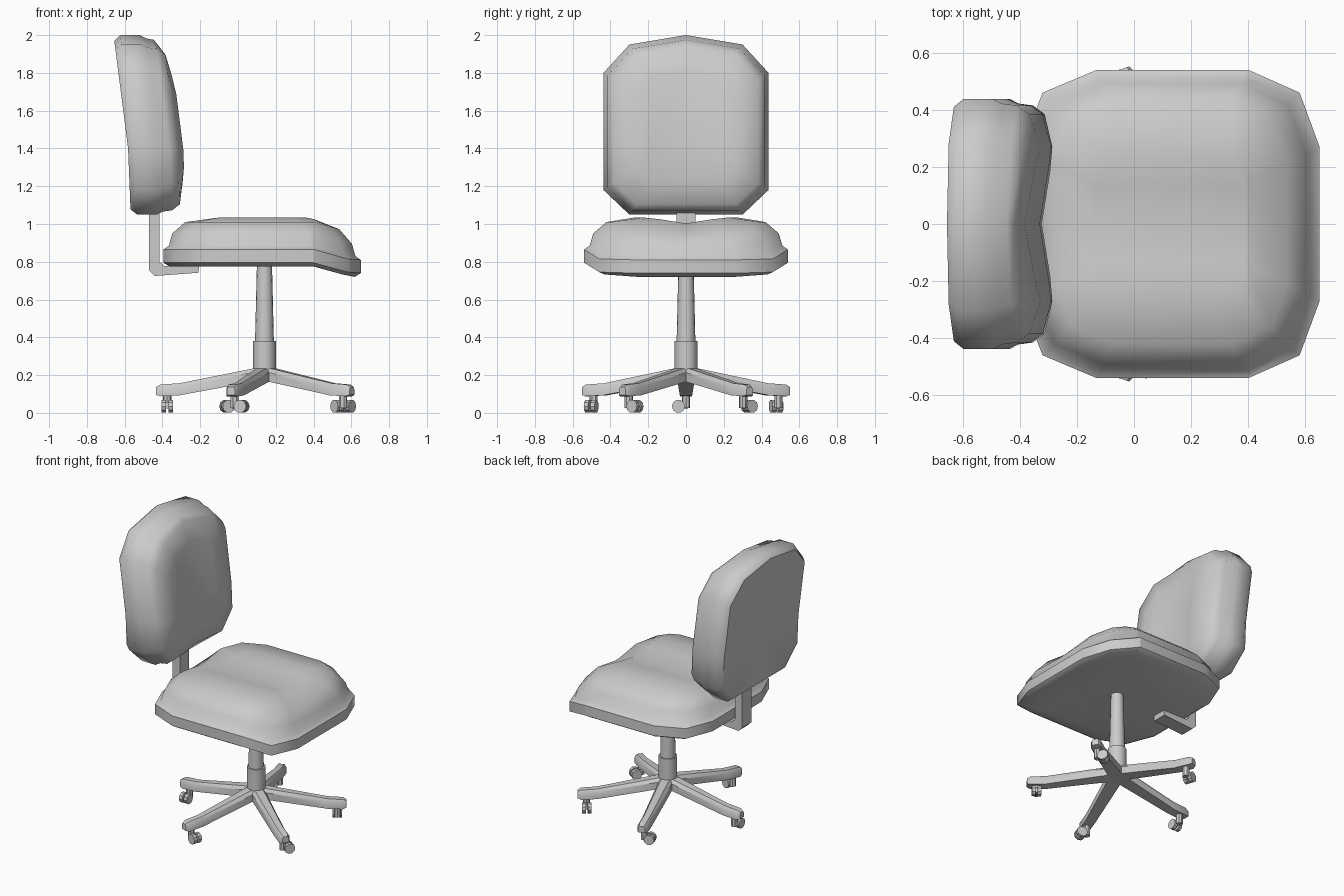
import bpy, bmesh
from math import radians, cos, sin
from mathutils import Matrix, Vector

if "Cube" in bpy.data.objects:
    bpy.data.objects.remove(bpy.data.objects["Cube"])


def finish(name, bm, angle=40):
    bmesh.ops.recalc_face_normals(bm, faces=bm.faces[:])
    me = bpy.data.meshes.new(name)
    bm.to_mesh(me)
    bm.free()
    ob = bpy.data.objects.new(name, me)
    bpy.context.collection.objects.link(ob)
    bpy.ops.object.select_all(action='DESELECT')
    ob.select_set(True)
    bpy.context.view_layer.objects.active = ob
    bpy.ops.object.shade_smooth_by_angle(angle=radians(angle))
    return ob


def bridge(bm, rings):
    for a, b in zip(rings, rings[1:]):
        n = len(a)
        for i in range(n):
            j = (i + 1) % n
            bm.faces.new((a[i], a[j], b[j], b[i]))


def cushion(name, half, centre, rings, to_xyz, deform, cut):
    """Stack scaled outlines, cap both ends with strips, then bend the result."""
    mirror = [(u, -v) for u, v in half[1:-1]][::-1]
    outline = half + mirror
    n, m = len(outline), len(half) - 1
    bm = bmesh.new()
    loops = [[bm.verts.new(to_xyz(centre + (u - centre) * s, v * s, h)) for u, v in outline]
             for s, h in rings]
    bridge(bm, loops)
    for r in (loops[0], loops[-1]):
        for i in range((m + 1) // 2):
            for k in (1, -1):
                ids = [k * i, k * (i + 1), k * (m - i - 1), k * (m - i)]
                vs = list(dict.fromkeys(r[q % n] for q in ids))
                if len(vs) > 2:
                    bm.faces.new(vs)
            if i + 1 >= m - i - 1:
                break
    # the caps' outermost strips may close on an existing edge
    geom = bm.verts[:] + bm.edges[:] + bm.faces[:]
    bmesh.ops.bisect_plane(bm, geom=geom, plane_co=cut[0], plane_no=cut[1])
    for v in bm.verts:
        v.co = deform(v.co.copy())
    return finish(name, bm, 50)


# Seat: drooping front lip and a shallow centre groove
def bend_seat(p):
    groove = max(0, 1 - abs(p.y) / 0.2) * 0.032 * min(1, max(0, (p.z - 0.93) / 0.06))
    p.z -= groove + 0.055 * min(1, max(0, (p.x - 0.40) / 0.2))
    return p


cushion("seat",
        [(0.65, 0), (0.65, 0.27), (0.58, 0.46), (0.40, 0.54),
         (-0.13, 0.54), (-0.32, 0.46), (-0.395, 0.27), (-0.395, 0)], 0.13,
        [(0.94, 0.775), (1, 0.795), (1, 0.865), (0.945, 0.885),
         (0.91, 0.95), (0.78, 1.01), (0.50, 1.035)],
        lambda u, v, h: (u, v, h), bend_seat, ((0.40, 0, 0), (1, 0, 0)))


# Backrest: leaning backwards with a vertical groove
def bend_back(p):
    p.x -= max(0, 1 - abs(p.y) / 0.25) * 0.04 * min(1, max(0, (p.x - 0.2) / 0.08))
    z = p.z
    p.x += -0.568 - 0.04 * (z - 1.05) if z < 1.4 else -0.582 - 0.128 * (z - 1.4)
    return p


cushion("backrest",
        [(2.0, 0), (1.95, 0.30), (1.80, 0.437), (1.18, 0.437), (1.05, 0.30), (1.05, 0)], 1.5,
        [(0.94, 0), (1, 0.035), (1, 0.14), (0.965, 0.17),
         (0.95, 0.22), (0.88, 0.262), (0.62, 0.292)],
        lambda u, v, h: (h, v, u), bend_back, ((0, 0, 1.4), (0, 0, 1)))

# Backrest bracket: bent flat bar
bm = bmesh.new()
bar = [(-0.47, 1.10), (-0.47, 0.755), (-0.44, 0.725), (-0.21, 0.742),
       (-0.205, 0.777), (-0.39, 0.777), (-0.415, 0.80), (-0.415, 1.10)]
sides = [[bm.verts.new((x, y, z)) for x, z in bar] for y in (-0.05, 0.05)]
bridge(bm, sides)
for s in sides:
    bm.faces.new(s)
finish("back_bracket", bm, 30)

HUB = Vector((0.14, 0, 0))


def cylinder(bm, r1, r2, depth, matrix, n=16):
    bmesh.ops.create_cone(bm, cap_ends=True, segments=n, radius1=r1, radius2=r2,
                          depth=depth, matrix=matrix)


# Gas column and lower sleeve
for name, r1, r2, z0, z1 in (("column", 0.05, 0.04, 0.37, 0.785),
                             ("column_sleeve", 0.06, 0.06, 0.18, 0.38)):
    bm = bmesh.new()
    cylinder(bm, r1, r2, z1 - z0, Matrix.Translation(HUB + Vector((0, 0, (z0 + z1) / 2))))
    finish(name, bm, 40)

# Five-star base: arms (radius, bottom, top, half width) and trailing casters
stations = [(0, 0.165, 0.235, 0.045), (0.06, 0.165, 0.235, 0.045), (0.45, 0.093, 0.157, 0.033),
            (0.55, 0.088, 0.150, 0.033), (0.573, 0.095, 0.138, 0.022)]
section = [(-1, 0), (1, 0), (1, 0.7), (0.6, 1), (-0.6, 1), (-1, 0.7)]
for k in range(5):
    turn = Matrix.Translation(HUB) @ Matrix.Rotation(radians(36 + 72 * k), 4, 'Z')
    bm = bmesh.new()
    loops = [[bm.verts.new(turn @ Vector((r, a * w, zb + (zt - zb) * b))) for a, b in section]
             for r, zb, zt, w in stations]
    bridge(bm, loops)
    bm.faces.new(loops[0])
    bm.faces.new(loops[-1])
    finish(f"base_arm_{k + 1}", bm, 35)

    bm = bmesh.new()
    cylinder(bm, 0.022, 0.022, 0.08, turn @ Matrix.Translation((0.515, 0, 0.065)), 8)
    cylinder(bm, 0.018, 0.018, 0.05, turn @ Matrix.Translation((0.515, 0.015, 0.04))
             @ Matrix.Rotation(radians(90), 4, 'X'), 8)
    for side in (-1, 1):
        cylinder(bm, 0.035, 0.035, 0.024, turn @ Matrix.Translation((0.515 + side * 0.018, 0.04, 0.035))
                 @ Matrix.Rotation(radians(90), 4, 'Y'), 10)
    finish(f"caster_{k + 1}", bm, 30)
